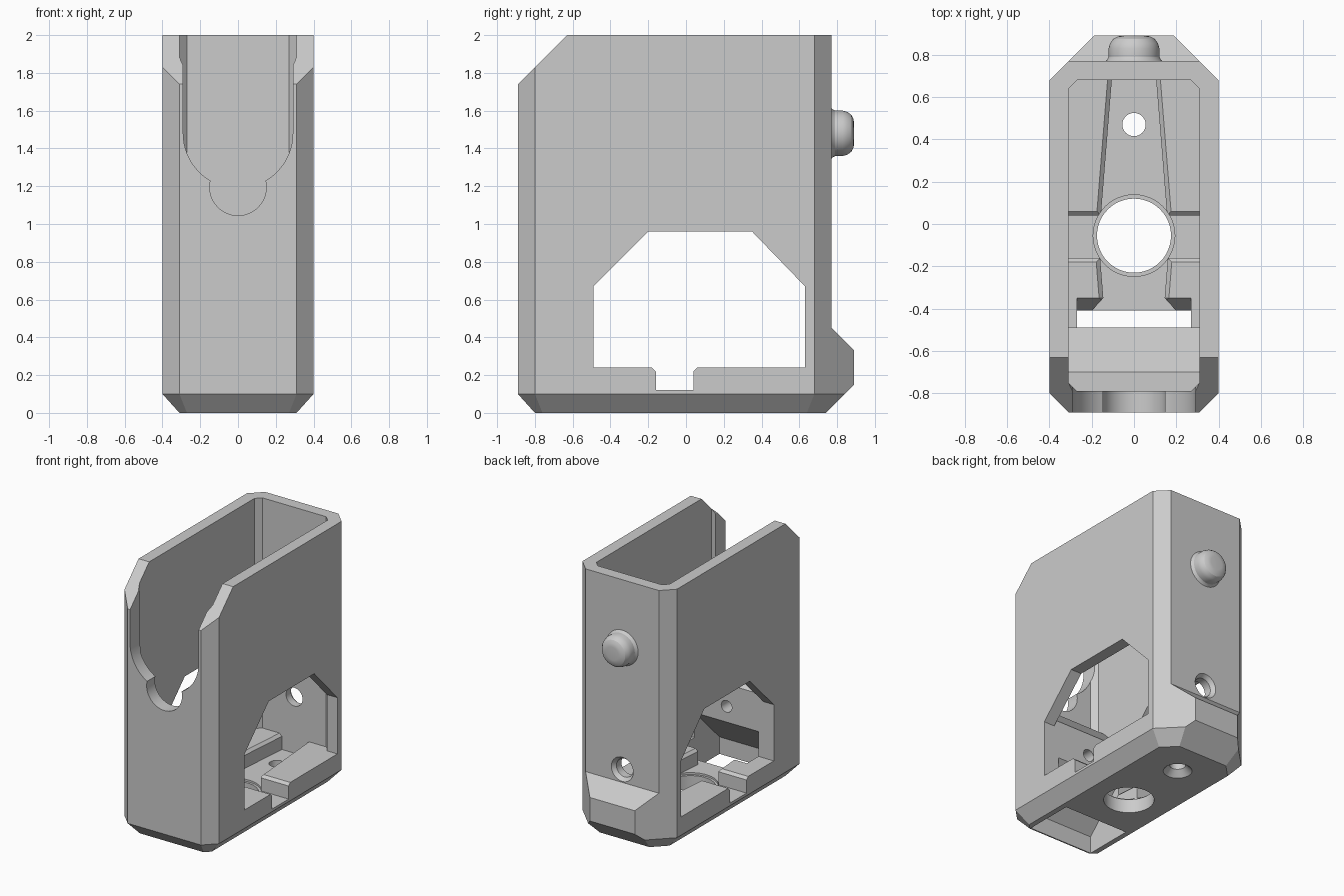
import bpy, bmesh, math
from mathutils import Vector

if "Cube" in bpy.data.objects:
    bpy.data.objects.remove(bpy.data.objects["Cube"], do_unlink=True)

grey = bpy.data.materials.new("plain grey")
grey.use_nodes = True
colour = (0.6, 0.6, 0.6, 1)
grey.diffuse_color = colour
grey.node_tree.nodes["Principled BSDF"].inputs["Base Color"].default_value = colour


def to_object(bm, name):
    bmesh.ops.recalc_face_normals(bm, faces=bm.faces)
    mesh = bpy.data.meshes.new(name)
    bm.to_mesh(mesh)
    bm.free()
    mesh.materials.append(grey)
    obj = bpy.data.objects.new(name, mesh)
    bpy.context.scene.collection.objects.link(obj)
    return obj


def place(axis, p, depth):
    """Map a 2D profile point and a depth along the axis into space."""
    return {"x": (depth, p[0], p[1]), "y": (p[0], depth, p[1]), "z": (p[0], p[1], depth)}[axis]


def prism(name, axis, profile, start, end, end_profile=None):
    bm = bmesh.new()
    a = [bm.verts.new(place(axis, p, start)) for p in profile]
    b = [bm.verts.new(place(axis, p, end)) for p in end_profile or profile]
    bm.faces.new(a)
    bm.faces.new(b)
    for i in range(len(a)):
        j = (i + 1) % len(a)
        bm.faces.new((a[i], a[j], b[j], b[i]))
    return to_object(bm, name)


def circle(u, v, r, n=48):
    return [(u + r * math.cos(t * math.tau / n), v + r * math.sin(t * math.tau / n)) for t in range(n)]


def mirrored(half):
    """Close a symmetric outline from its +x half."""
    return half + [(-x, y) for x, y in reversed(half)]


def combine(target, tool, operation="DIFFERENCE"):
    tool.hide_render = True
    mod = target.modifiers.new("combine", "BOOLEAN")
    mod.operation, mod.solver, mod.object = operation, "EXACT", tool
    bpy.context.view_layer.objects.active = target
    bpy.ops.object.modifier_apply(modifier=mod.name)
    bpy.data.objects.remove(tool, do_unlink=True)


# Outer block, trimmed by chamfer planes
bm = bmesh.new()
bmesh.ops.create_cube(bm, size=1)
for v in bm.verts:
    v.co = Vector((v.co.x * 0.8, v.co.y * 1.78, v.co.z * 2 + 1))
planes = [((0, -0.63, 2), (0, -1, 1)), ((0, -0.8, 0), (0, -1, -0.9)), ((0, 0.74, 0), (0, 1, -1))]
for s in (-1, 1):
    planes += [((s * 0.4, -0.8, 0), (s, -1, 0)), ((s * 0.4, 0.68, 0), (s, 1, 0)),
               ((s * 0.4, 0, 0.1), (s, 0, -0.9)),
               ((s * 0.4, -0.8, 0.1), (s, -1, -1.3)), ((s * 0.4, 0.68, 0.1), (s, 1, -1.3))]
for point, normal in planes:
    bmesh.ops.bisect_plane(bm, geom=bm.verts[:] + bm.edges[:] + bm.faces[:], dist=1e-5,
                           plane_co=point, plane_no=Vector(normal).normalized(), clear_outer=True)
    bmesh.ops.holes_fill(bm, edges=[e for e in bm.edges if e.is_boundary], sides=0)
housing = to_object(bm, "housing")

# Back wall set in above the foot
combine(housing, prism("foot_cut", "x", [(0.77, 0.45), (0.95, 0.27), (0.95, 2.1), (0.77, 2.1)], -0.6, 0.6))

# Hollow inside
combine(housing, prism("cavity", "z", mirrored([(0.27, -0.79), (0.31, -0.75), (0.31, 0.64), (0.27, 0.68)]), 0.24, 2.1))

# Front inner block, with the sloping slot beneath it
combine(housing, prism("inner_block", "x", [(-0.83, 0.2), (-0.49, 0.2), (-0.49, 0.72), (-0.70, 0.93), (-0.83, 0.93)],
                       -0.33, 0.33), "UNION")
combine(housing, prism("slot", "x", [(-0.79, -0.1), (-0.41, -0.1), (-0.41, 0.12), (-0.34, 0.26),
                                     (-0.46, 0.46), (-0.79, 0.13)], -0.27, 0.27))

# Front cradle opening
arc = [(0.29 * math.cos(t * math.pi / 32), 1.48 - 0.29 * math.sin(t * math.pi / 32)) for t in range(16)]
combine(housing, prism("cradle", "y", mirrored([(0.305, 2.1), (0.305, 1.87), (0.29, 1.84)] + arc), -1, -0.74))
combine(housing, prism("cradle_dip", "y", circle(0, 1.195, 0.15), -1, -0.74))

# Side windows
combine(housing, prism("windows", "x", [(-0.49, 0.24), (0.63, 0.24), (0.63, 0.67), (0.35, 0.96),
                                        (-0.2, 0.96), (-0.49, 0.67)], -0.6, 0.6))

# Floor channels with chamfered rims
combine(housing, prism("cross_channel", "x", [(-0.16, 0.12), (0.04, 0.12), (0.04, 0.22), (0.08, 0.26),
                                              (-0.2, 0.26), (-0.16, 0.22)], -0.6, 0.6))
rear = [(0.16, 0), (0.105, 0.68)]
front = [(0.2, -0.44), (0.2, -0.41), (0.145, -0.35), (0.165, -0.1)]
for half in (rear, front):
    wide = [(x + 0.04, y) for x, y in half]
    combine(housing, prism("channel", "z", mirrored(half), 0.12, 0.26))
    combine(housing, prism("channel_rim", "z", mirrored(half), 0.22, 0.26, mirrored(wide)))

# Floor holes: large bore with a stepped rim, small countersunk hole
combine(housing, prism("bore_rim", "z", circle(0, -0.055, 0.193), 0.105, 0.3))
combine(housing, prism("bore", "z", circle(0, -0.055, 0.175), -0.1, 0.3))
combine(housing, prism("small_hole", "z", circle(0, 0.47, 0.055), -0.1, 0.3))
combine(housing, prism("countersink", "z", circle(0, 0.47, 0.11), -0.01, 0.05, circle(0, 0.47, 0.05)))

# Back wall hole and matching blind hole in the inner block
combine(housing, prism("back_hole", "y", circle(0, 0.55, 0.07), 0.6, 0.9))
combine(housing, prism("back_hole_rim", "y", circle(0, 0.55, 0.07), 0.74, 0.78, circle(0, 0.55, 0.1)))
combine(housing, prism("block_hole", "y", circle(0, 0.55, 0.045), -0.7, -0.4))

# Rounded button on the back, turned around the y axis
profile = [(0.14, 0.765), (0.128, 0.775), (0.12, 0.79), (0.12, 0.83), (0.113, 0.855),
           (0.098, 0.875), (0.075, 0.887), (0.05, 0.89)]
bm = bmesh.new()
rings = [[bm.verts.new((x, y, z)) for x, z in circle(0, 1.48, r)] for r, y in profile]
for a, b in zip(rings, rings[1:]):
    for i in range(len(a)):
        j = (i + 1) % len(a)
        bm.faces.new((a[i], a[j], b[j], b[i]))
bm.faces.new(rings[0])
bm.faces.new(rings[-1])
button = to_object(bm, "back_button")

for obj in (housing, button):
    bpy.ops.object.select_all(action="DESELECT")
    obj.select_set(True)
    bpy.context.view_layer.objects.active = obj
    bpy.ops.object.shade_smooth_by_angle(angle=math.radians(25))
